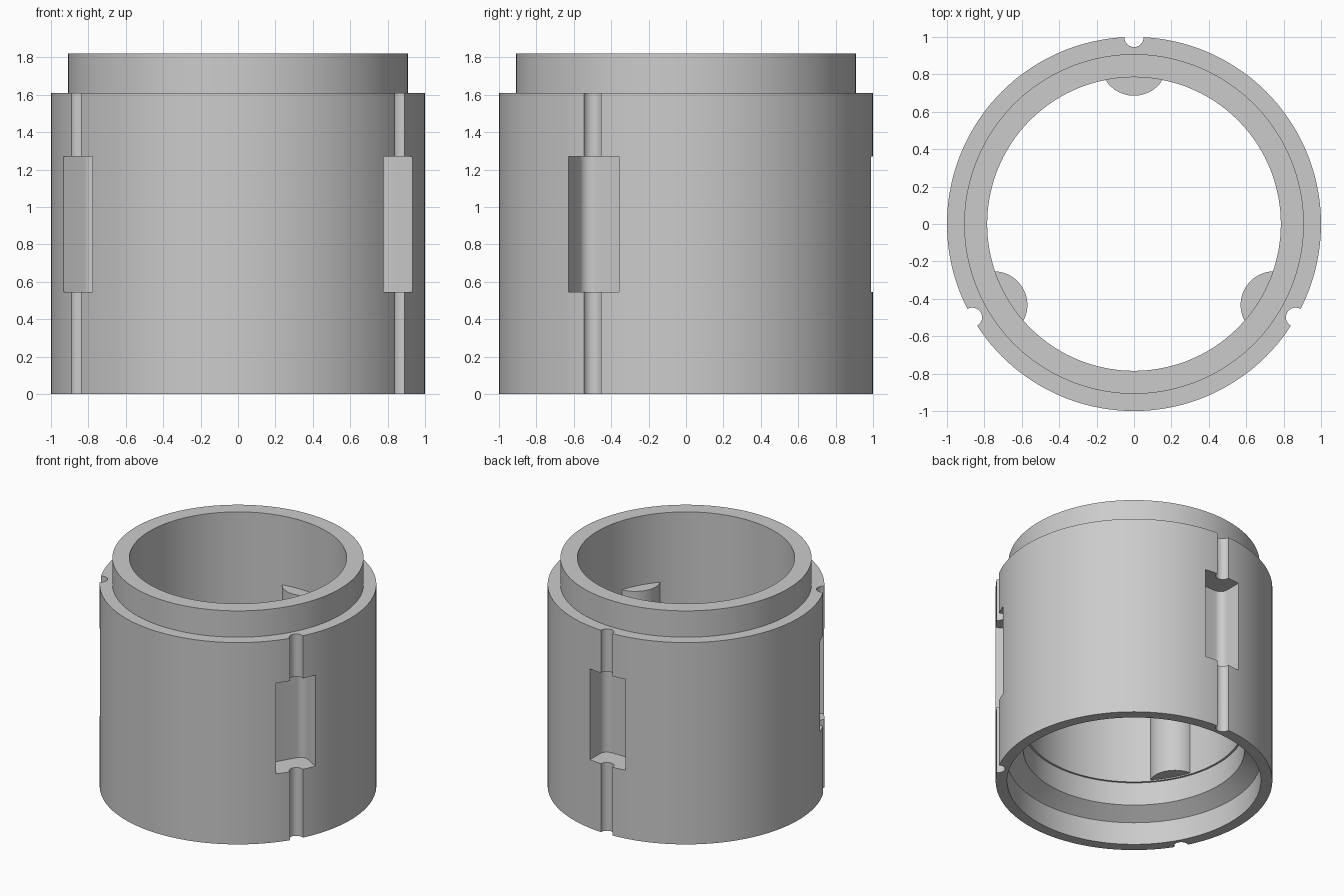
import bpy, bmesh, math
from mathutils import Matrix

cube = bpy.data.objects.get("Cube")
if cube:
    bpy.data.objects.remove(cube, do_unlink=True)

STATIONS = (90, 210, 330)   # degrees round the axis
POCKET_Z = (0.545, 1.27)

grey = bpy.data.materials.new("grey")
grey.use_nodes = True
grey.diffuse_color = (0.6, 0.6, 0.6, 1)
grey.node_tree.nodes["Principled BSDF"].inputs["Base Color"].default_value = (0.6, 0.6, 0.6, 1)


def finish(name, bm):
    bmesh.ops.recalc_face_normals(bm, faces=bm.faces)
    mesh = bpy.data.meshes.new(name)
    bm.to_mesh(mesh)
    bm.free()
    mesh.materials.append(grey)
    ob = bpy.data.objects.new(name, mesh)
    bpy.context.collection.objects.link(ob)
    return ob


def arc(cx, cy, r, start, end, n):
    """Points of an arc, angles in degrees."""
    steps = [math.radians(start + (end - start) * i / n) for i in range(n + 1)]
    return [(cx + r * math.cos(a), cy + r * math.sin(a)) for a in steps]


def prisms(name, outline, z0, z1):
    """Extrude an outline (radial, tangential) upward at every station."""
    bm = bmesh.new()
    for angle in STATIONS:
        turn = Matrix.Rotation(math.radians(angle), 3, 'Z')
        verts = [bm.verts.new((x, y, z0)) for x, y in outline]
        for v in verts:
            v.co = turn @ v.co
        base = bm.faces.new(verts)
        ext = bmesh.ops.extrude_face_region(bm, geom=[base])
        top = [g for g in ext["geom"] if isinstance(g, bmesh.types.BMVert)]
        bmesh.ops.translate(bm, verts=top, vec=(0, 0, z1 - z0))
    return finish(name, bm)


def lathe(name, profile, segments):
    """Closed (radius, height) profile turned round the z axis."""
    bm = bmesh.new()
    verts = [bm.verts.new((r, 0, z)) for r, z in profile]
    edges = [bm.edges.new((v, verts[i - 1])) for i, v in enumerate(verts)]
    bmesh.ops.spin(bm, geom=verts + edges, axis=(0, 0, 1), cent=(0, 0, 0),
                   angle=math.tau, steps=segments, use_duplicate=False)
    bmesh.ops.remove_doubles(bm, verts=bm.verts, dist=1e-5)
    return finish(name, bm)


# Ring body: spigot on top, stepped and chamfered socket underneath
body = lathe("ring_body", [
    (0.917, 0), (1, 0), (1, 1.61), (0.908, 1.61), (0.908, 1.82),
    (0.785, 1.82), (0.785, 0.445), (0.80, 0.445), (0.80, 0.26), (0.917, 0.18),
], 144)

# Rounded bosses on the inner wall, behind each pocket
bosses = prisms("inner_bosses", arc(0.866, 0, 0.18, 105, 255, 32), 0.455, POCKET_Z[1])

# Recessed pockets with rounded inner corners
half, floor, fillet = 0.156, 0.80, 0.06
inner = floor + fillet
pocket_outline = ([(1.1, half)]
                  + arc(inner, half - fillet, fillet, 90, 180, 8)
                  + arc(inner, fillet - half, fillet, 180, 270, 8)
                  + [(1.1, -half)])
pockets = prisms("pocket_cutter", pocket_outline, *POCKET_Z)

# Round grooves running the full height of the outer wall
grooves = prisms("groove_cutter", arc(0.998, 0, 0.052, 0, 345, 23), -0.1, 1.7)

for tool, operation in ((bosses, 'UNION'), (pockets, 'DIFFERENCE'), (grooves, 'DIFFERENCE')):
    tool.hide_render = True
    mod = body.modifiers.new(tool.name, 'BOOLEAN')
    mod.object = tool
    mod.operation = operation
    mod.solver = 'EXACT'

bpy.ops.object.select_all(action='DESELECT')
bpy.context.view_layer.objects.active = body
body.select_set(True)
for mod in list(body.modifiers):
    bpy.ops.object.modifier_apply(modifier=mod.name)
for tool in (bosses, pockets, grooves):
    bpy.data.objects.remove(tool, do_unlink=True)
bpy.ops.object.shade_smooth_by_angle(angle=math.radians(30))
